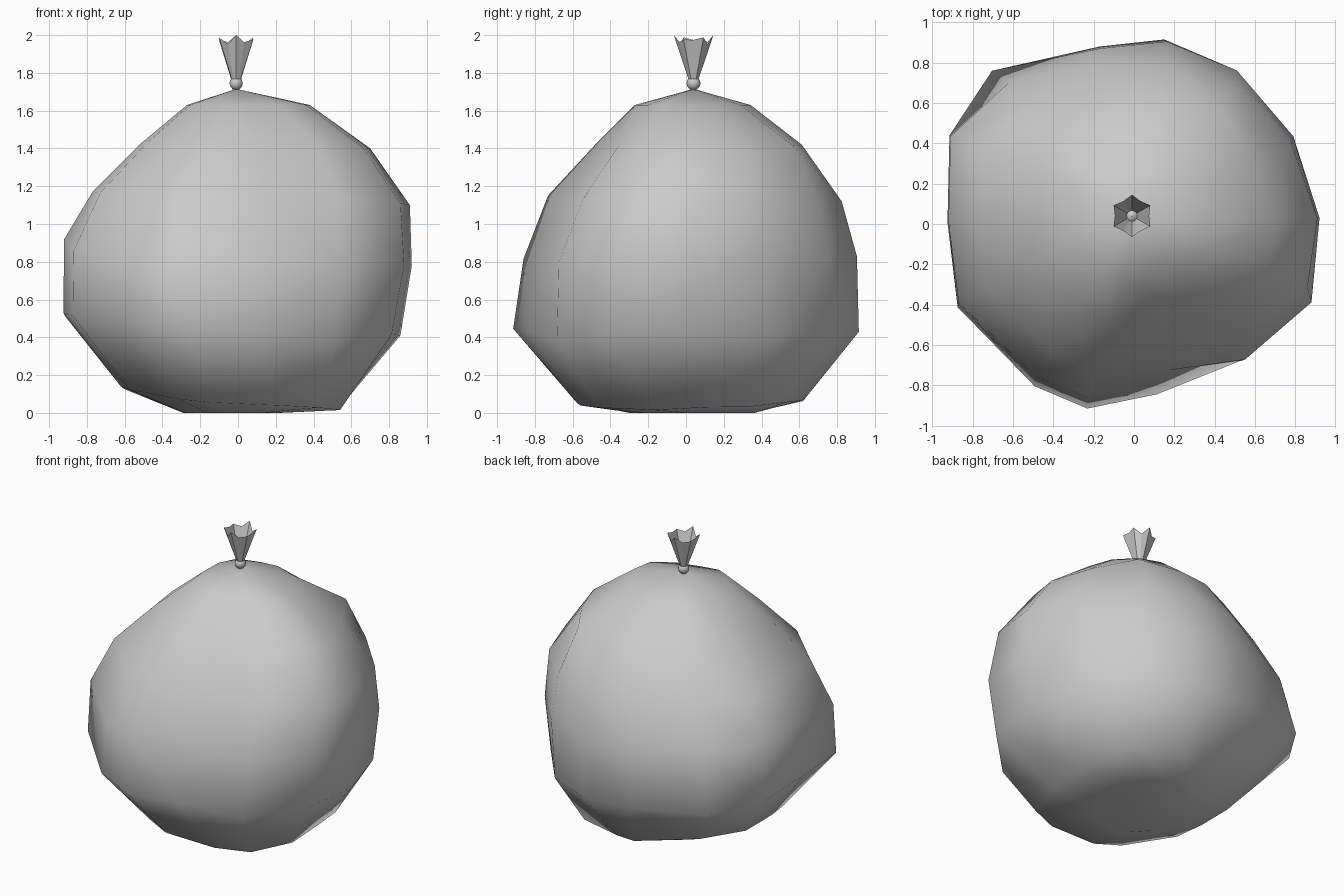
import bpy
import bmesh
import math
from mathutils import Vector

default_cube = bpy.data.objects.get("Cube")
if default_cube:
    bpy.data.objects.remove(default_cube, do_unlink=True)

# Single grey plastic colour
plastic = bpy.data.materials.new("grey_plastic")
plastic.use_nodes = True
GREY = (0.6, 0.6, 0.6, 1)
plastic.diffuse_color = GREY
shader = plastic.node_tree.nodes["Principled BSDF"]
shader.inputs["Base Color"].default_value = GREY
shader.inputs["Roughness"].default_value = 0.6


def make_object(name, bm, smooth):
    """Turn a bmesh into a named, coloured object."""
    bmesh.ops.recalc_face_normals(bm, faces=bm.faces)
    for face in bm.faces:
        face.smooth = smooth
    mesh = bpy.data.meshes.new(name)
    bm.to_mesh(mesh)
    bm.free()
    mesh.materials.append(plastic)
    obj = bpy.data.objects.new(name, mesh)
    bpy.context.collection.objects.link(obj)
    return obj


def bridge(bm, upper, lower):
    """Join two closed rings of vertices with quads."""
    count = len(upper)
    for i in range(count):
        j = (i + 1) % count
        bm.faces.new((upper[i], lower[i], lower[j], upper[j]))


def cap(bm, ring, point):
    """Close a ring with a fan of triangles."""
    tip = bm.verts.new(point)
    for i, vert in enumerate(ring):
        bm.faces.new((vert, ring[(i + 1) % len(ring)], tip))


# Sack profiles from top to bottom on each side: (reach, height)
RIGHT = [(.27, 1.63), (.51, 1.43), (.77, 1.17), (.92, .92), (.925, .53), (.61, .14), (.29, 0)]
LEFT = [(.38, 1.63), (.7, 1.4), (.91, 1.1), (.92, .78), (.86, .41), (.54, .02), (.22, 0)]
FRONT = [(.27, 1.63), (.48, 1.42), (.73, 1.15), (.86, .81), (.915, .44), (.58, .05), (.3, 0)]
BACK = [(.34, 1.63), (.61, 1.42), (.82, 1.12), (.9, .83), (.91, .43), (.62, .07), (.36, 0)]

# Lumpy plan outline, counter-clockwise from the left side
OUTLINE = [(.92, .03), (.79, .44), (.51, .77), (.16, .915), (-.17, .88),
           (-.7, .76), (-.91, .44), (-.92, .01), (-.87, -.41), (-.49, -.8),
           (-.23, -.91), (.12, -.84), (.55, -.68), (.87, -.39)]

sack_bm = bmesh.new()
rings = []
for level in range(len(LEFT)):
    ring = []
    for px, py in OUTLINE:
        reach_x, height_x = (LEFT if px > 0 else RIGHT)[level]
        reach_y, height_y = (BACK if py > 0 else FRONT)[level]
        share = px * px / (px * px + py * py)
        height = share * height_x + (1 - share) * height_y
        ring.append(sack_bm.verts.new((px * reach_x / .92, py * reach_y / .91, height)))
    rings.append(ring)

# Dents and bulges: (level, outline point) -> shift
LUMPS = {
    # Upper front dent and back corner
    (1, 11): (0, .04, 0), (2, 11): (.04, .06, 0), (3, 11): (.06, .07, 0),
    (3, 12): (0, -.03, 0), (3, 13): (.01, -.02, 0), (4, 12): (0, 0, -.05),
    (1, 2): (.05, .05, 0), (1, 5): (.04, -.04, 0),
    (2, 5): (.1, -.08, 0), (3, 5): (.08, -.05, 0),
    (3, 8): (0, 0, -.04), (3, 9): (0, 0, -.04),
    # Lower rim
    (5, 0): (0, .1, .01), (5, 1): (.06, .03, 0), (5, 2): (.12, 0, 0),
    (5, 4): (.08, .02, -.01), (5, 5): (.06, -.09, 0), (5, 6): (0, -.1, 0),
    (5, 7): (-.01, -.08, 0), (5, 11): (.14, -.025, -.01),
    (5, 12): (.1, -.03, -.01), (5, 13): (.03, .08, -.01),
}
for (level, point), shift in LUMPS.items():
    rings[level][point].co += Vector(shift)

# Sack skin
for upper, lower in zip(rings, rings[1:]):
    bridge(sack_bm, upper, lower)
cap(sack_bm, rings[0], (-.01, .04, 1.715))
cap(sack_bm, rings[-1], (0, 0, 0))
make_object("sack", sack_bm, True)

# Knot: small bead tying the neck
knot_bm = bmesh.new()
bmesh.ops.create_uvsphere(knot_bm, u_segments=10, v_segments=6, radius=.037)
knot = make_object("knot", knot_bm, True)
knot.location = (-.01, .04, 1.745)

# Tuft: pleated open funnel with a ragged rim
SIDES = 12
tuft_bm = bmesh.new()
neck, rim = [], []
for i in range(SIDES):
    angle = math.tau * i / SIDES
    c, s = math.cos(angle), math.sin(angle)
    outer = i % 2 == 1
    flare = .105 if outer else .085
    top = 2 - .012 * (i % 3) - (0 if outer else .025)
    neck.append(tuft_bm.verts.new((-.01 + .026 * c, .04 + .026 * s, 1.765)))
    rim.append(tuft_bm.verts.new((-.01 + flare * c, .04 + flare * s, top)))
bridge(tuft_bm, rim, neck)
cap(tuft_bm, neck, (-.01, .04, 1.785))
make_object("tuft", tuft_bm, False)
